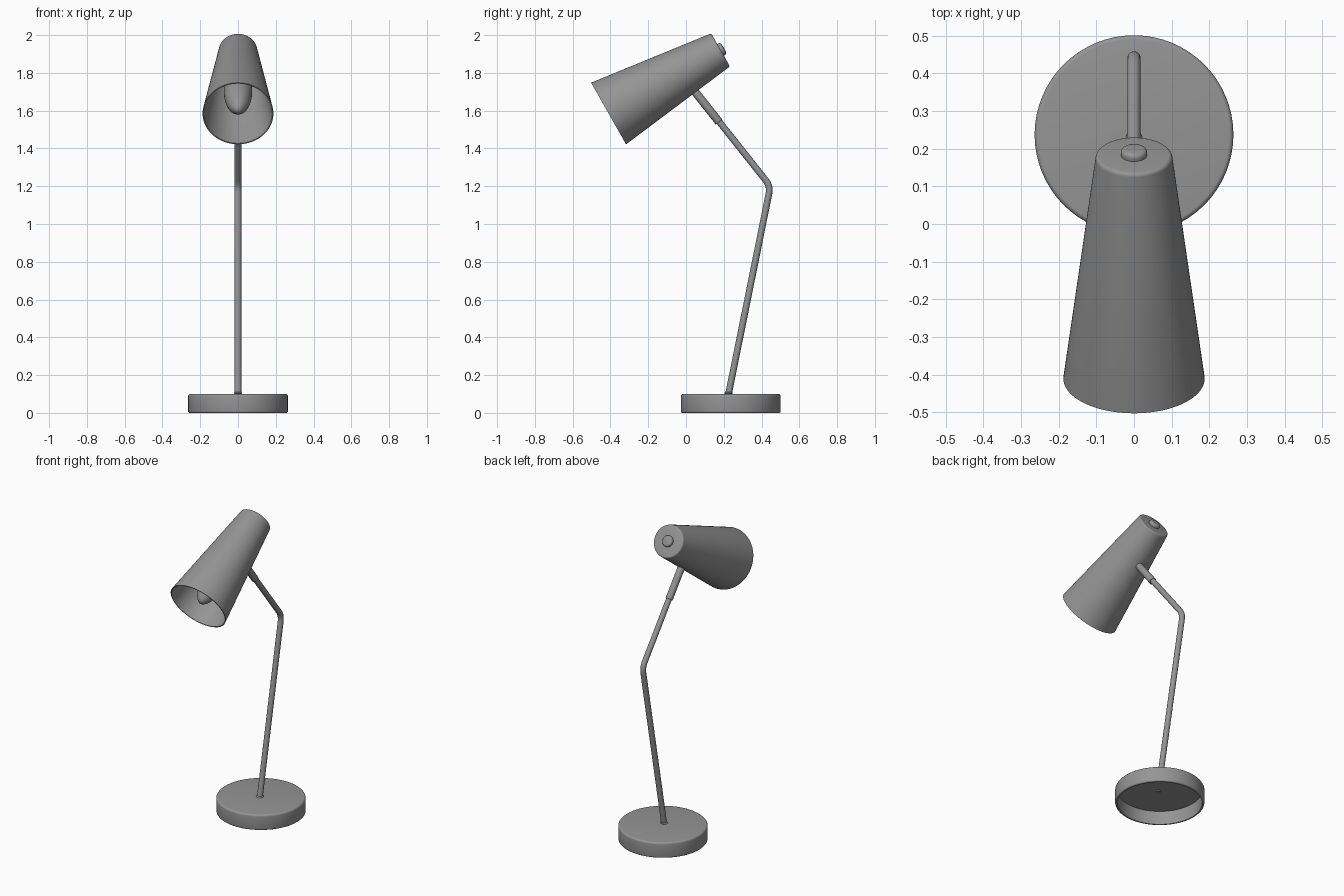
import bpy, bmesh, math
from mathutils import Vector, Matrix

if "Cube" in bpy.data.objects:
    bpy.data.objects.remove(bpy.data.objects["Cube"])

# Dark grey paint shared by all parts
paint = bpy.data.materials.new("dark_grey")
paint.diffuse_color = (0.3, 0.3, 0.3, 1)
paint.use_nodes = True
paint.node_tree.nodes["Principled BSDF"].inputs["Base Color"].default_value = paint.diffuse_color


def lathe(name, profile, origin, axis=(0, 0, 1), steps=64):
    """Revolve (radius, height) points around an axis from origin."""
    bm = bmesh.new()
    vs = [bm.verts.new((r, 0, h)) for r, h in profile]
    edges = [bm.edges.new(p) for p in zip(vs, vs[1:])]
    bmesh.ops.spin(bm, geom=vs + edges, cent=(0, 0, 0), axis=(0, 0, 1),
                   angle=math.tau, steps=steps, use_merge=False)
    bmesh.ops.remove_doubles(bm, verts=bm.verts, dist=1e-4)
    bmesh.ops.recalc_face_normals(bm, faces=bm.faces)
    rot = Vector(axis).to_track_quat('Z', 'Y').to_matrix().to_4x4()
    bm.transform(Matrix.Translation(origin) @ rot)
    me = bpy.data.meshes.new(name)
    bm.to_mesh(me)
    bm.free()
    me.materials.append(paint)
    ob = bpy.data.objects.new(name, me)
    bpy.context.collection.objects.link(ob)
    bpy.ops.object.select_all(action='DESELECT')
    bpy.context.view_layer.objects.active = ob
    ob.select_set(True)
    bpy.ops.object.shade_smooth_by_angle(angle=math.radians(35))
    return ob


def arc(r, h, rad, a0, a1, n=5):
    """Points of a rounded profile corner."""
    return [(r + rad * math.cos(math.radians(a0 + (a1 - a0) * i / n)),
             h + rad * math.sin(math.radians(a0 + (a1 - a0) * i / n)))
            for i in range(n + 1)]


# Base: hollow disc with rounded edges
lathe("base", [(0, 0.088), (0.25, 0.088), (0.25, 0)]
      + arc(0.256, 0.008, 0.008, -90, 0, 3)
      + arc(0.252, 0.088, 0.012, 0, 90) + [(0, 0.10)], (0, 0.237, 0))

# Stem: bent tube with a rounded elbow
foot, bend, head = Vector((0, 0.222, 0.084)), Vector((0, 0.447, 1.2)), Vector((0, 0.05, 1.70))
lo = bend + (foot - bend).normalized() * 0.04
hi = bend + (head - bend).normalized() * 0.04
path = [foot] + [lo.lerp(bend, t).lerp(bend.lerp(hi, t), t)
                 for t in (i / 8 for i in range(9))] + [head]
cu = bpy.data.curves.new("stem", 'CURVE')
cu.dimensions = '3D'
cu.bevel_depth = 0.0175
cu.bevel_resolution = 6
cu.use_fill_caps = True
cu.materials.append(paint)
sp = cu.splines.new('POLY')
sp.points.add(len(path) - 1)
for p, co in zip(sp.points, path):
    p.co = (*co, 1)
sp.use_smooth = True
bpy.context.collection.objects.link(bpy.data.objects.new("stem", cu))

# Collar where the stem meets the base
lathe("stem_collar", [(0, 0)] + arc(0.016, 0.006, 0.006, 0, 90) + [(0, 0.012)],
      (0, 0.226, 0.098), steps=32)

# Sleeve joining the stem to the shade
up = (head - bend).normalized()
start = Vector((0, 0.175, 1.54))
lathe("stem_sleeve", [(0, 0), (0.019, 0)] + arc(0.019, 0.003, 0.003, -90, 0, 3)
      + [(0.022, 0.21), (0, 0.21)], start, up, steps=32)

# Shade: thin tapered shell with a rounded closed back
mouth, axis = Vector((0, -0.41, 1.585)), Vector((0, 0.59, 0.335)).normalized()
lathe("shade", [(0, 0.673), (0.088, 0.673), (0.096, 0.66), (0.1815, 0), (0.1875, 0)]
      + arc(0.091, 0.671, 0.011, 5, 90) + [(0, 0.682)], mouth, axis, steps=96)

# Switch knob on the back of the shade
lathe("switch_knob", [(0, -0.005), (0.035, -0.005)]
      + arc(0.023, 0.007, 0.012, 0, 90) + [(0, 0.021)],
      mouth + axis * 0.682, axis, steps=32)

# Socket cup and bulb inside the shade
lathe("bulb_socket", [(0, 0.34), (0.076, 0.33), (0.081, 0.335), (0.081, 0.60),
                      (0.06, 0.674), (0, 0.674)], mouth, axis)
lathe("bulb", [(0.075 * math.sin(math.pi * i / 20), -0.21 * math.cos(math.pi * i / 20))
               for i in range(21)], mouth + axis * 0.235, axis, steps=48)
